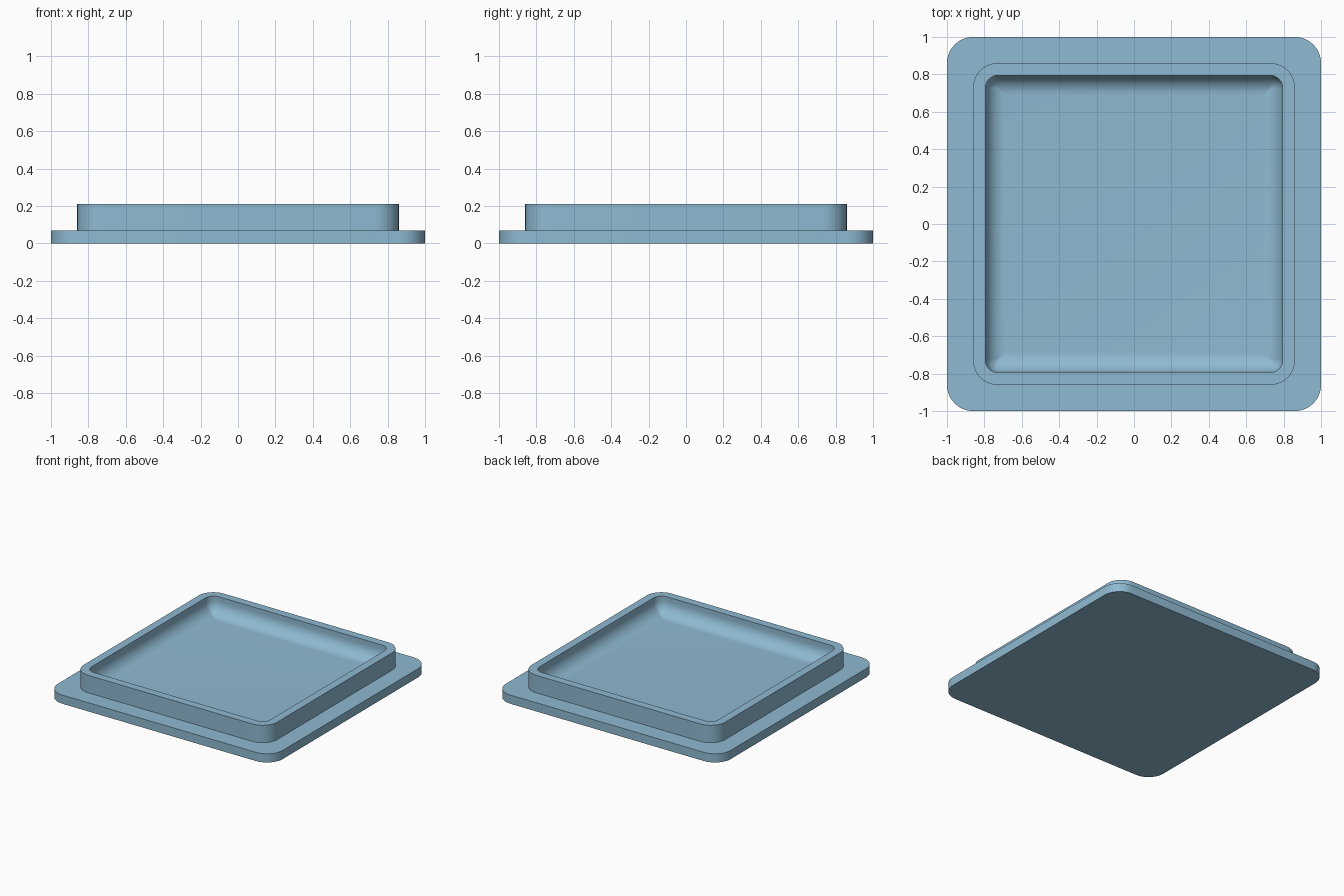
import bpy, bmesh, math

if "Cube" in bpy.data.objects:
    bpy.data.objects.remove(bpy.data.objects["Cube"])

SEG = 10  # segments per rounded corner


def rounded_square(bm, half, radius, z):
    """Ring of vertices tracing a square with rounded corners."""
    ring = []
    c = half - radius
    for k, (sx, sy) in enumerate([(1, 1), (-1, 1), (-1, -1), (1, -1)]):
        for i in range(SEG + 1):
            a = math.pi / 2 * (k + i / SEG)
            ring.append(bm.verts.new((sx * c + radius * math.cos(a),
                                      sy * c + radius * math.sin(a), z)))
    return ring


# Section from the underside, up the flange and rim, then down into the recess
BASE_Z, TOP_Z, FLOOR_Z = 0.07, 0.21, 0.07
INNER, INNER_R, FILLET = 0.795, 0.07, 0.105
section = [(1.0, 0.14, 0.0), (1.0, 0.14, BASE_Z),
           (0.86, 0.13, BASE_Z), (0.86, 0.13, TOP_Z),
           (INNER, INNER_R, TOP_Z)]

# Rounded transition between the recess wall and its floor
for i in range(SEG + 1):
    a = math.pi / 2 * i / SEG
    d = FILLET * (1 - math.cos(a))
    section.append((INNER - d, max(INNER_R - d, 0.003),
                    FLOOR_Z + FILLET * (1 - math.sin(a))))

# Loft the section into one closed solid
bm = bmesh.new()
rings = [rounded_square(bm, *s) for s in section]
for lower, upper in zip(rings, rings[1:]):
    n = len(lower)
    for i in range(n):
        j = (i + 1) % n
        bm.faces.new((lower[i], lower[j], upper[j], upper[i]))
bm.faces.new(list(reversed(rings[0])))   # underside
bm.faces.new(rings[-1])                  # recess floor
bmesh.ops.recalc_face_normals(bm, faces=bm.faces)

mesh = bpy.data.meshes.new("tray")
bm.to_mesh(mesh)
bm.free()
tray = bpy.data.objects.new("tray", mesh)
bpy.context.collection.objects.link(tray)

# Single soft blue colour
blue = bpy.data.materials.new("soft blue")
blue.diffuse_color = (0.275, 0.491, 0.645, 1.0)
blue.use_nodes = True
blue.node_tree.nodes["Principled BSDF"].inputs["Base Color"].default_value = blue.diffuse_color
mesh.materials.append(blue)

# Smooth fillets and corners, crisp rim edges
bpy.context.view_layer.objects.active = tray
tray.select_set(True)
bpy.ops.object.shade_smooth_by_angle(angle=math.radians(30))
